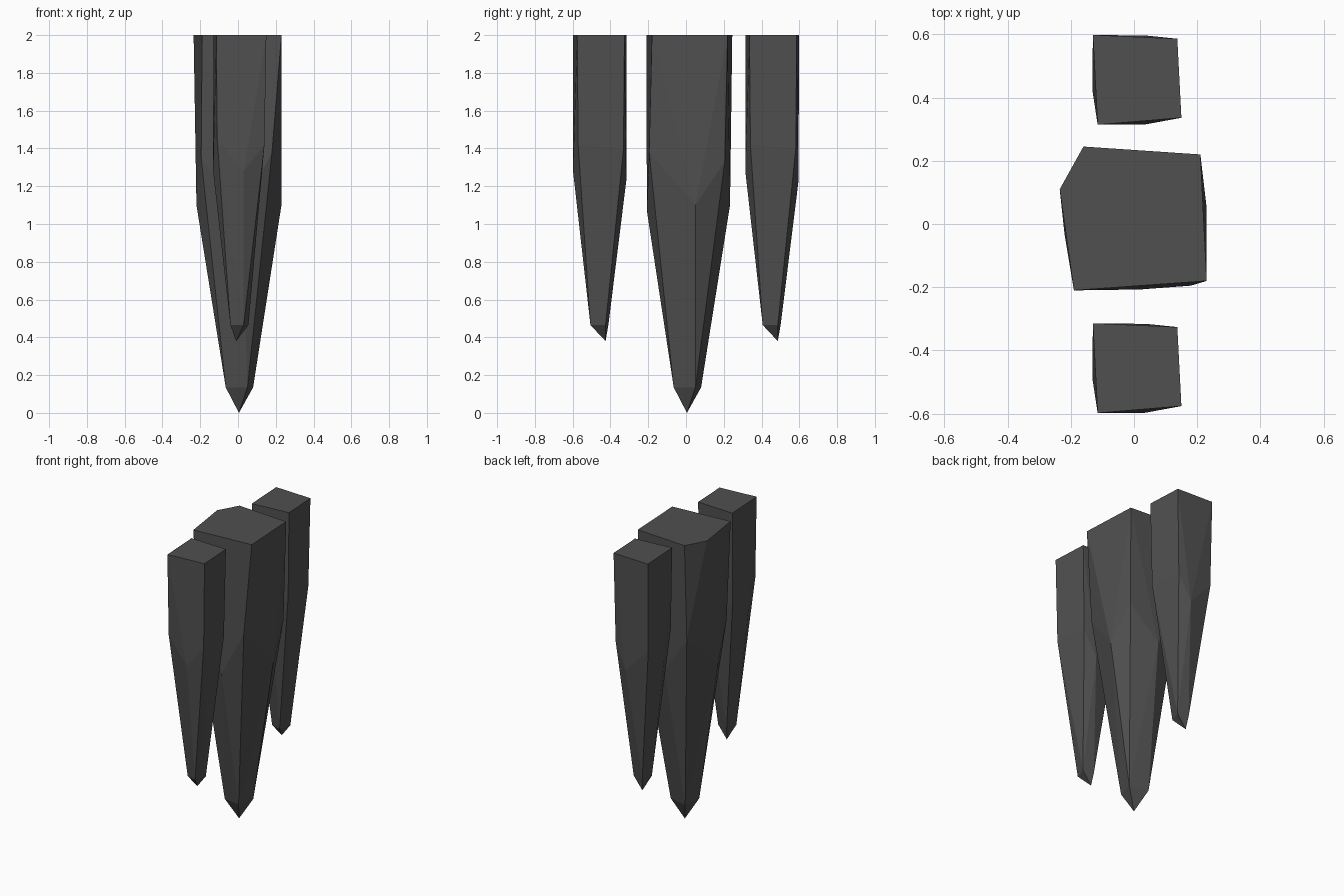
import bpy, bmesh
from math import radians

if "Cube" in bpy.data.objects:
    bpy.data.objects.remove(bpy.data.objects["Cube"])

stone = bpy.data.materials.new("dark_stone")
stone.diffuse_color = (0.08, 0.08, 0.08, 1)
stone.use_nodes = True
stone.node_tree.nodes["Principled BSDF"].inputs["Base Color"].default_value = stone.diffuse_color


def spike(name, points, y=0.0):
    """Faceted spike: the convex hull of its few corner points."""
    bm = bmesh.new()
    for p in points:
        bm.verts.new(p)
    hull = bmesh.ops.convex_hull(bm, input=bm.verts[:])
    unused = {g for g in hull["geom_interior"] + hull["geom_unused"]
              if isinstance(g, bmesh.types.BMVert)}
    bmesh.ops.delete(bm, geom=list(unused), context='VERTS')
    bmesh.ops.dissolve_limit(bm, angle_limit=radians(1), verts=bm.verts[:], edges=bm.edges[:])
    bmesh.ops.recalc_face_normals(bm, faces=bm.faces[:])
    mesh = bpy.data.meshes.new(name)
    bm.to_mesh(mesh)
    bm.free()
    mesh.materials.append(stone)
    obj = bpy.data.objects.new(name, mesh)
    obj.location.y = y
    bpy.context.collection.objects.link(obj)


# Large middle spike: flat top, upper corners, waist, narrow ring, tip
spike("centre_spike", [
    (-0.16, 0.245, 2), (0.21, 0.22, 2), (0.23, -0.18, 2), (-0.19, -0.21, 2), (-0.235, 0.11, 2),
    (0.18, -0.195, 1.38), (0.2, 0.205, 1.33), (-0.195, -0.16, 1.35), (-0.16, 0.22, 1.35),
    (0.23, 0.05, 1.1), (0.02, -0.207, 1.07), (-0.22, -0.03, 1.1), (0.0, 0.233, 1.1),
    (0.08, 0.05, 0.135), (0.05, -0.065, 0.135), (-0.065, -0.05, 0.135), (-0.05, 0.08, 0.135),
    (0.005, 0.005, 0)])

# Two identical smaller spikes
side = [
    (-0.13, 0.142, 2), (0.137, 0.13, 2), (0.15, -0.12, 2), (-0.115, -0.142, 2),
    (0.14, -0.115, 1.42), (-0.11, -0.135, 1.45), (0.125, 0.125, 1.4), (-0.125, 0.13, 1.4),
    (0.03, -0.142, 1.28), (-0.132, -0.03, 1.28), (0.04, 0.14, 1.23),
    (0.03, -0.05, 0.465), (0.055, 0.03, 0.465), (-0.02, 0.045, 0.465), (-0.04, -0.03, 0.465),
    (-0.01, 0.03, 0.38)]
for name, y in (("front_spike", -0.456), ("back_spike", 0.456)):
    spike(name, side, y)
